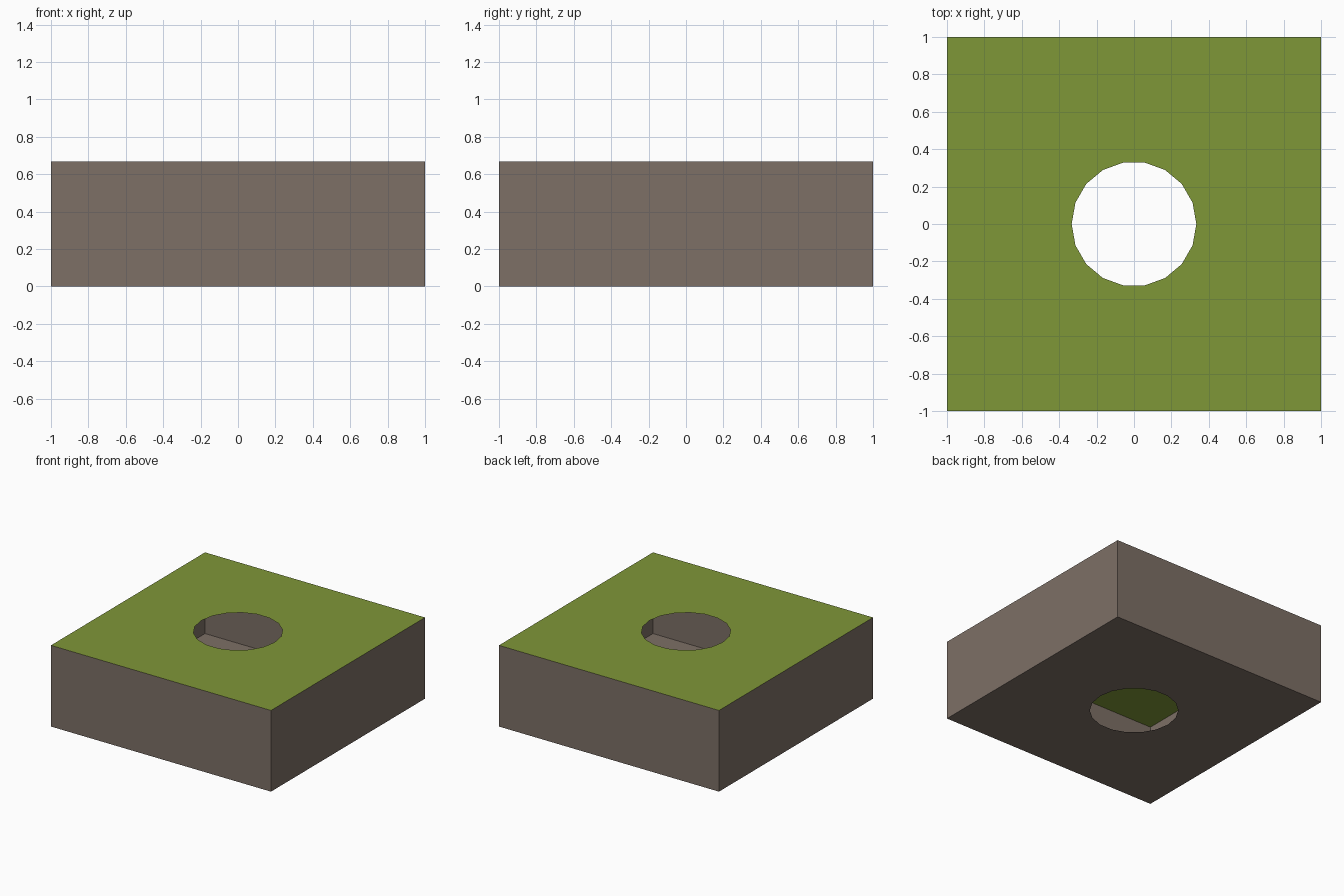
import bpy, bmesh, math

if "Cube" in bpy.data.objects:
    bpy.data.objects.remove(bpy.data.objects["Cube"])

HEIGHT = 0.667
HOLE_RADIUS = 1 / 3
HOLE_SIDES = 18
CORNERS = [(-1, -1), (1, -1), (1, 1), (-1, 1)]


def material(name, color):
    mat = bpy.data.materials.new(name)
    mat.diffuse_color = (*color, 1)
    mat.use_nodes = True
    mat.node_tree.nodes["Principled BSDF"].inputs["Base Color"].default_value = mat.diffuse_color
    return mat


def add_object(name, bm, mat):
    mesh = bpy.data.meshes.new(name)
    bm.to_mesh(mesh)
    bm.free()
    mesh.materials.append(mat)
    obj = bpy.data.objects.new(name, mesh)
    bpy.context.collection.objects.link(obj)


def loop_edges(bm, points, z):
    verts = [bm.verts.new((x, y, z)) for x, y in points]
    return [bm.edges.new((v, verts[(i + 1) % len(verts)])) for i, v in enumerate(verts)]


def holed_sheet(name, z, up, mat):
    """Square sheet with a round hole, facing up or down."""
    bm = bmesh.new()
    circle = [(HOLE_RADIUS * math.cos(2 * math.pi * i / HOLE_SIDES),
               HOLE_RADIUS * math.sin(2 * math.pi * i / HOLE_SIDES))
              for i in range(HOLE_SIDES)]
    edges = loop_edges(bm, CORNERS, z) + loop_edges(bm, circle, z)
    bmesh.ops.triangle_fill(bm, edges=edges, use_beauty=True)
    for face in bm.faces:
        face.normal_update()
        if face.normal.z * up < 0:
            face.normal_flip()
    add_object(name, bm, mat)


grass = material("grass green", (0.212, 0.310, 0.039))
earth = material("earth brown", (0.205, 0.160, 0.133))

# Grass top and earth underside, both with the hole
holed_sheet("grass_top", HEIGHT, 1, grass)
holed_sheet("earth_underside", 0, -1, earth)

# Thin outer walls around the hollow inside
bm = bmesh.new()
low = [bm.verts.new((x, y, 0)) for x, y in CORNERS]
high = [bm.verts.new((x, y, HEIGHT)) for x, y in CORNERS]
for i in range(4):
    j = (i + 1) % 4
    bm.faces.new((low[i], low[j], high[j], high[i]))
add_object("earth_walls", bm, earth)
